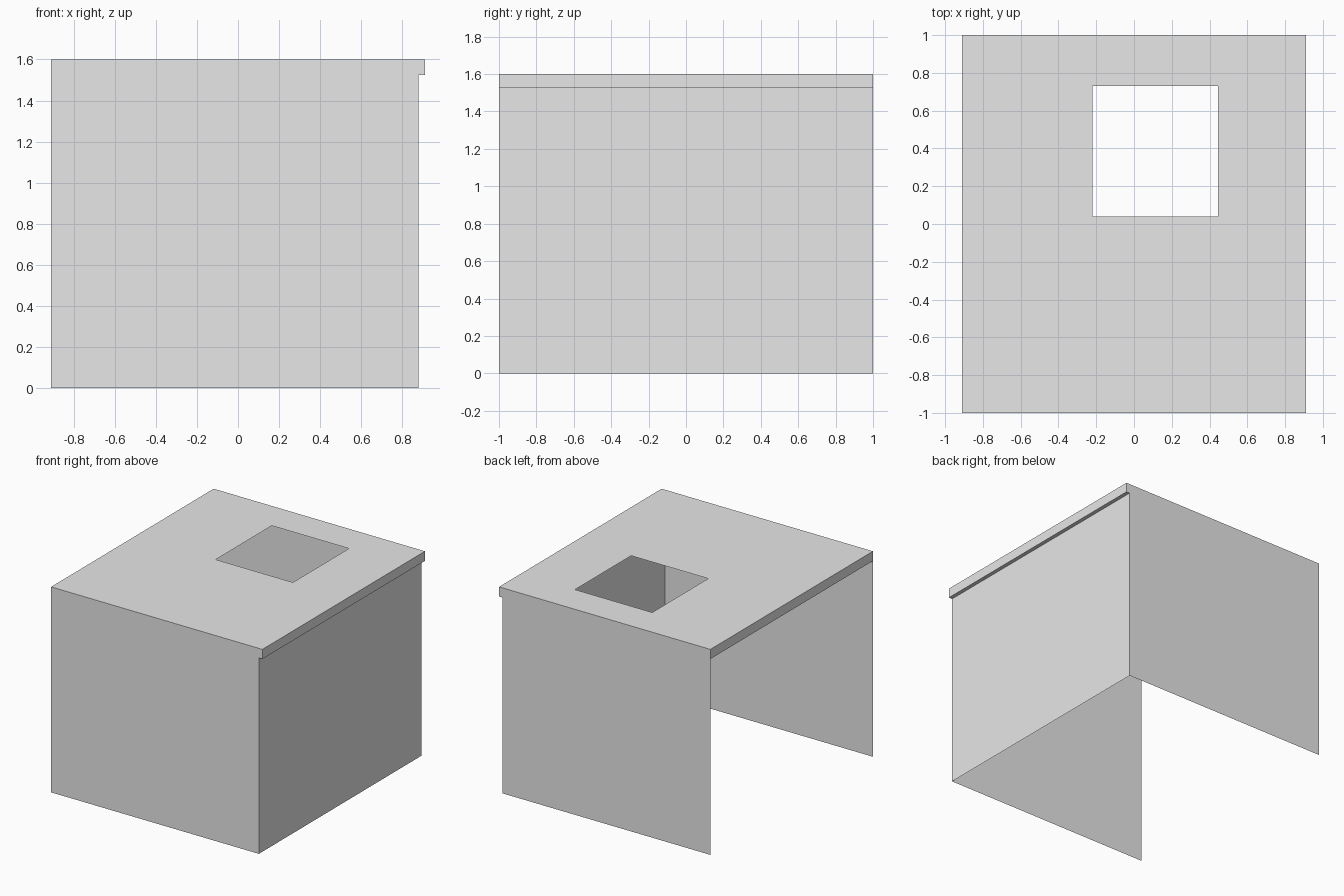
import bpy
import bmesh

cube = bpy.data.objects.get("Cube")
if cube:
    bpy.data.objects.remove(cube, do_unlink=True)

# Overall dimensions
HALF_X, HALF_Y, HEIGHT = 0.91, 1.0, 1.6
WALL_X, RIM_Z = 0.88, 1.525
HOLE_X, HOLE_Y = (-0.22, 0.445), (0.04, 0.73)

grey = bpy.data.materials.new("plain grey")
grey.use_nodes = True
grey.diffuse_color = (0.8, 0.8, 0.8, 1)
grey.node_tree.nodes["Principled BSDF"].inputs["Base Color"].default_value = (0.8, 0.8, 0.8, 1)


def sheet(name, polygons):
    """Thin sheet object made of flat polygons, welded along shared edges."""
    bm = bmesh.new()
    for points in polygons:
        bm.faces.new([bm.verts.new(p) for p in points])
    bmesh.ops.remove_doubles(bm, verts=bm.verts, dist=1e-4)
    mesh = bpy.data.meshes.new(name)
    bm.to_mesh(mesh)
    bm.free()
    mesh.materials.append(grey)
    obj = bpy.data.objects.new(name, mesh)
    bpy.context.collection.objects.link(obj)
    return obj


def swept(profile):
    """Sweep an (x, z) profile along the full depth."""
    return [[(ax, -HALF_Y, az), (ax, HALF_Y, az), (bx, HALF_Y, bz), (bx, -HALF_Y, bz)]
            for (ax, az), (bx, bz) in zip(profile, profile[1:])]


# Roof sheet: a three by three grid without its middle cell
xs = (-HALF_X, *HOLE_X, HALF_X)
ys = (-HALF_Y, *HOLE_Y, HALF_Y)
sheet("roof", [[(xs[i], ys[j], HEIGHT), (xs[i + 1], ys[j], HEIGHT),
                (xs[i + 1], ys[j + 1], HEIGHT), (xs[i], ys[j + 1], HEIGHT)]
               for i in range(3) for j in range(3) if (i, j) != (1, 1)])

# Left wall with the overhanging roof lip
sheet("left_wall_and_lip", swept([(WALL_X, 0), (WALL_X, RIM_Z), (HALF_X, RIM_Z),
                                  (HALF_X, HEIGHT)]))

# Roof rim above the open right side
sheet("right_rim", swept([(-HALF_X, HEIGHT), (-HALF_X, RIM_Z)]))

# Front and back walls, notched under the lip
outline = [(-HALF_X, 0), (WALL_X, 0), (WALL_X, RIM_Z), (HALF_X, RIM_Z),
           (HALF_X, HEIGHT), (-HALF_X, HEIGHT)]
sheet("front_wall", [[(x, -HALF_Y, z) for x, z in outline]])
sheet("back_wall", [[(x, HALF_Y, z) for x, z in reversed(outline)]])
